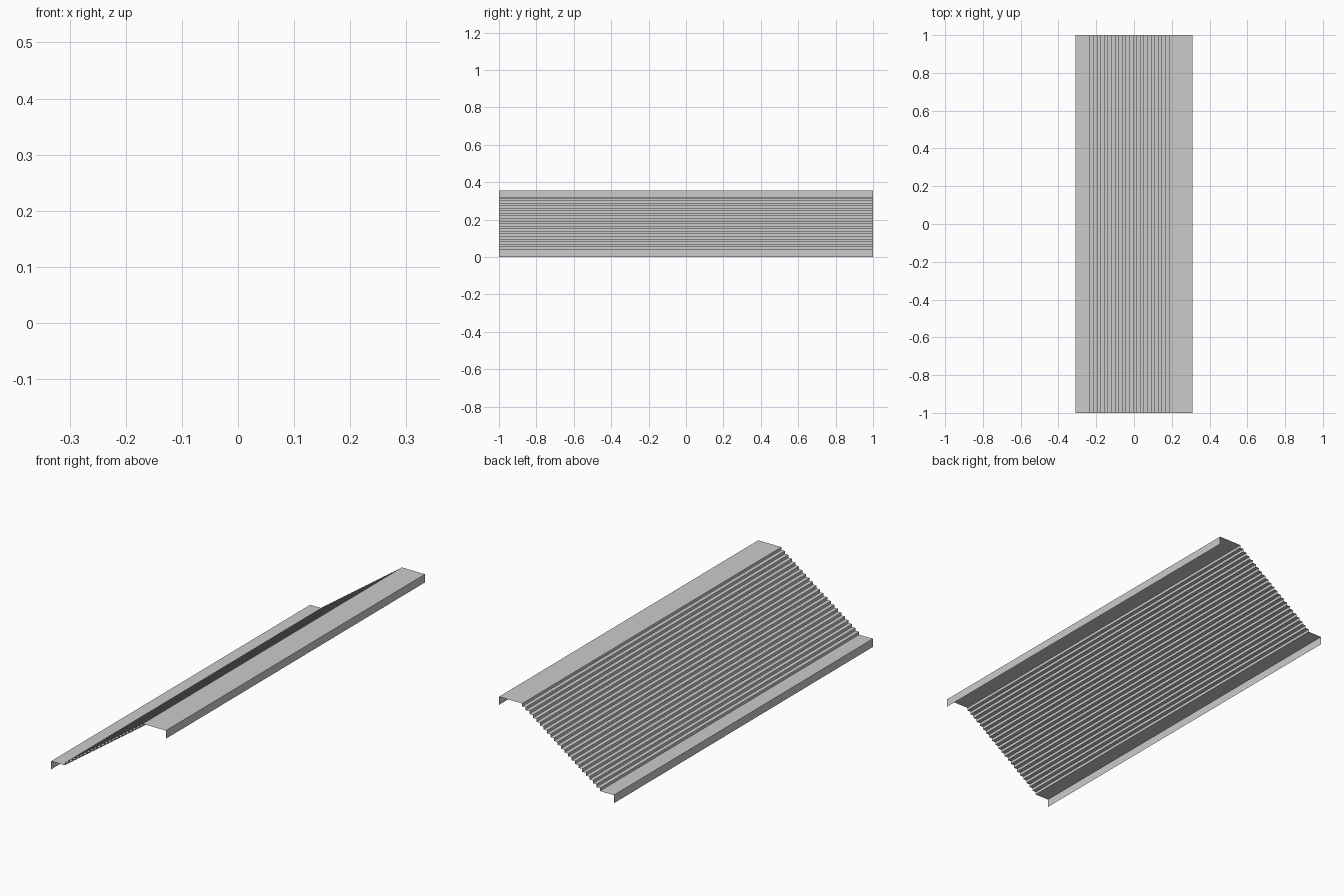
import bpy

if "Cube" in bpy.data.objects:
    bpy.data.objects.remove(bpy.data.objects["Cube"])

X_OUT = 0.31               # outer edge of both landings
X_LOW, X_HIGH = -0.235, 0.185   # foot and head of the flight
Z_LOW, Z_HIGH = 0.04, 0.355     # landing heights
LIP = 0.04                 # drop of the outer skirts
RISERS = 23
HALF = 1.0                 # half width along y


def sheet(name, profile):
    """Sweep an open x-z profile along y into a thin flat-faced sheet."""
    verts = [(x, y, z) for x, z in profile for y in (-HALF, HALF)]
    faces = [(2 * i, 2 * i + 2, 2 * i + 3, 2 * i + 1)
             for i in range(len(profile) - 1)]
    mesh = bpy.data.meshes.new(name)
    mesh.from_pydata(verts, [], [f[:] for f in faces])
    mesh.update()
    obj = bpy.data.objects.new(name, mesh)
    bpy.context.collection.objects.link(obj)
    return obj


# Lower landing with its skirt
sheet("lower_landing", [(-X_OUT, Z_LOW - LIP), (-X_OUT, Z_LOW), (X_LOW, Z_LOW)])

# Flight of steps: riser, tread, riser ...
run = (X_HIGH - X_LOW) / (RISERS - 1)
rise = (Z_HIGH - Z_LOW) / RISERS
steps = []
for i in range(RISERS):
    x = X_LOW + i * run
    steps += [(x, Z_LOW + i * rise), (x, Z_LOW + (i + 1) * rise)]
sheet("steps", steps)

# Upper landing with its skirt
sheet("upper_landing", [(X_HIGH, Z_HIGH), (X_OUT, Z_HIGH), (X_OUT, Z_HIGH - LIP)])

# Normals face up and outward
for obj in bpy.context.collection.objects:
    mesh = obj.data
    if any(p.normal.z < -0.5 for p in mesh.polygons):
        mesh.flip_normals()
